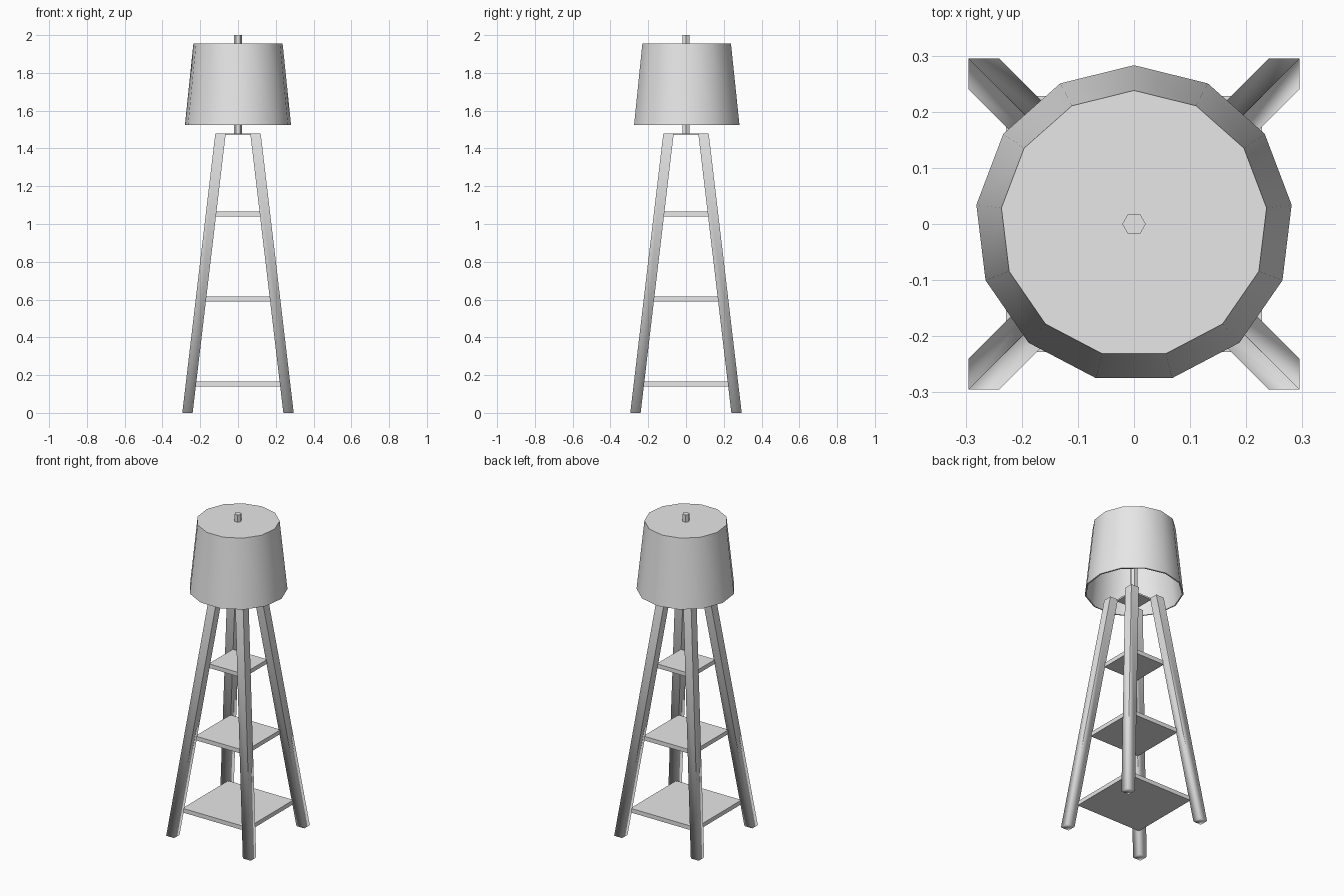
import bpy, bmesh, math
from mathutils import Matrix, Vector

if "Cube" in bpy.data.objects:
    bpy.data.objects.remove(bpy.data.objects["Cube"])

grey = bpy.data.materials.new("light grey")
grey.use_nodes = True
COLOR = (0.8, 0.8, 0.8, 1)
grey.diffuse_color = COLOR
grey.node_tree.nodes["Principled BSDF"].inputs["Base Color"].default_value = COLOR


def finish(bm, name):
    bmesh.ops.recalc_face_normals(bm, faces=bm.faces)
    mesh = bpy.data.meshes.new(name)
    bm.to_mesh(mesh)
    bm.free()
    mesh.materials.append(grey)
    obj = bpy.data.objects.new(name, mesh)
    bpy.context.collection.objects.link(obj)
    return obj


def board(name, half, bottom, top):
    bm = bmesh.new()
    size = Matrix.Diagonal((2 * half, 2 * half, top - bottom, 1))
    bmesh.ops.create_cube(bm, size=1, matrix=Matrix.Translation((0, 0, (bottom + top) / 2)) @ size)
    return finish(bm, name)


def cone(name, sides, r_low, r_high, bottom, top, turn=0):
    bm = bmesh.new()
    bmesh.ops.create_cone(bm, cap_ends=True, segments=sides, radius1=r_low, radius2=r_high,
                          depth=top - bottom,
                          matrix=Matrix.Translation((0, 0, (bottom + top) / 2)) @ Matrix.Rotation(turn, 4, "Z"))
    return finish(bm, name)


def leg(name, sx, sy):
    """Square leaning leg, softened towards the foot."""
    bm = bmesh.new()
    bmesh.ops.create_cube(bm, size=1)
    for v in bm.verts:
        centre = 0.0925 if v.co.z > 0 else 0.2675
        v.co = (sx * centre + v.co.x * 0.055, sy * centre + v.co.y * 0.055, 1.48 if v.co.z > 0 else 0)
    obj = finish(bm, name)
    mesh = obj.data
    mesh.shade_smooth()
    normals = []
    for face in mesh.polygons:
        for i in face.vertices:
            v = mesh.vertices[i]
            normals.append(Vector(face.normal if v.co.z > 1 else v.normal))
    mesh.normals_split_custom_set(normals)


# Legs
for end, sy in (("front", -1), ("back", 1)):
    for side, sx in (("left", 1), ("right", -1)):
        leg(f"{end}_{side}_leg", sx, sy)

# Shelves and the plate that carries the pole
for name, half, z in (("lower_shelf", 0.228, 0.14), ("middle_shelf", 0.175, 0.59), ("upper_shelf", 0.12, 1.04)):
    board(name, half, z, z + 0.026)
board("top_plate", 0.07, 1.47, 1.48)

# Pole
cone("pole", 6, 0.021, 0.021, 1.475, 2.0, math.radians(90))

# Shade, open underneath
shade = cone("lamp_shade", 13, 0.283, 0.238, 1.525, 1.955)
bm = bmesh.new()
bm.from_mesh(shade.data)
bmesh.ops.delete(bm, geom=[f for f in bm.faces if f.normal.z < -0.9], context="FACES_ONLY")
bm.to_mesh(shade.data)
bm.free()
wall = shade.modifiers.new("wall", "SOLIDIFY")
wall.thickness = 0.008
wall.offset = -1
bpy.ops.object.select_all(action="DESELECT")
shade.select_set(True)
bpy.context.view_layer.objects.active = shade
bpy.ops.object.modifier_apply(modifier="wall")
bpy.ops.object.shade_smooth_by_angle(angle=math.radians(32))
